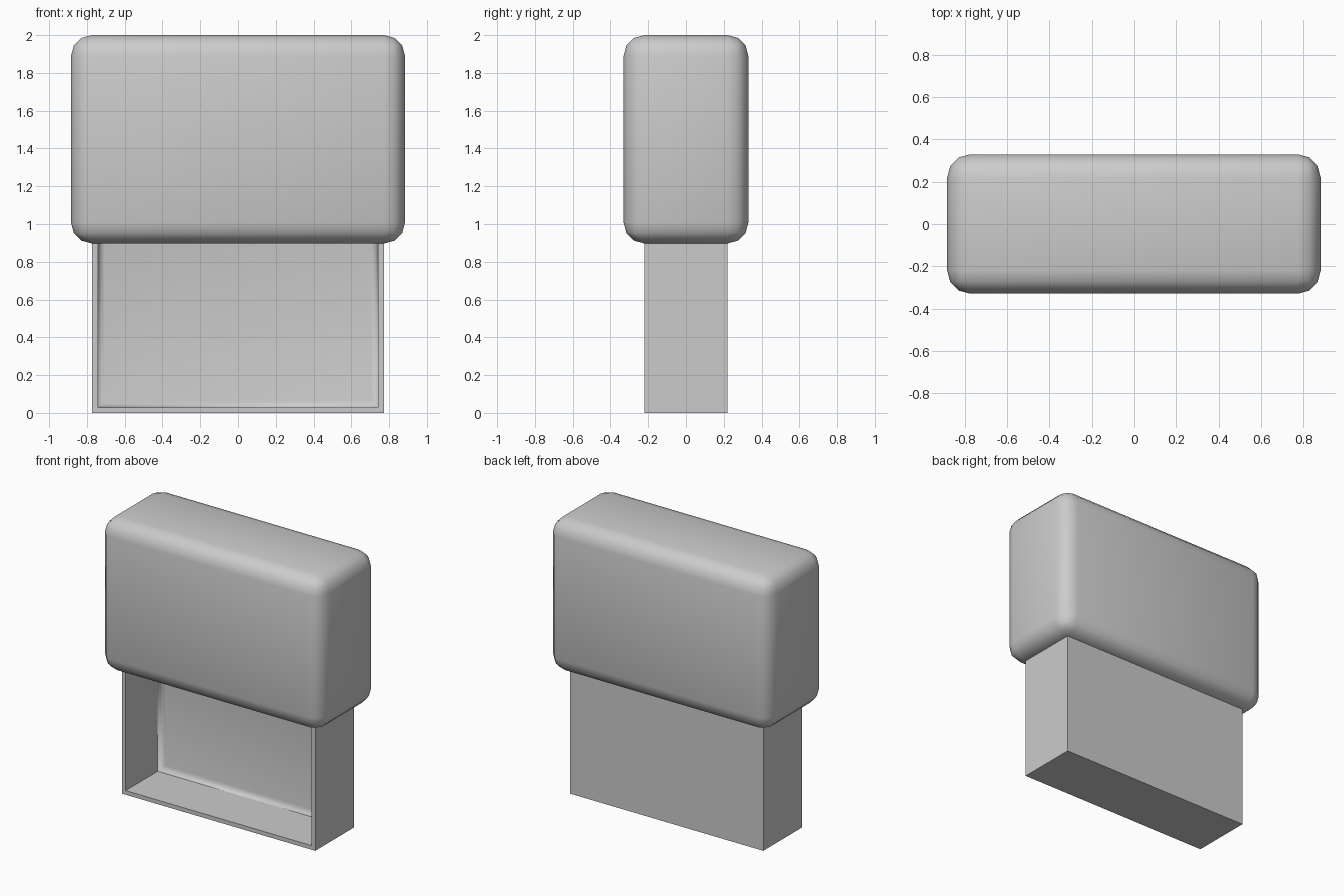
import bpy, bmesh
from mathutils import Matrix, Vector

if "Cube" in bpy.data.objects:
    bpy.data.objects.remove(bpy.data.objects["Cube"])


def box(bm, lo, hi):
    lo, hi = Vector(lo), Vector(hi)
    m = Matrix.Translation((lo + hi) / 2) @ Matrix.Diagonal((*(hi - lo), 1))
    bmesh.ops.create_cube(bm, size=1, matrix=m)
    bm.normal_update()


def finish(bm, name):
    me = bpy.data.meshes.new(name)
    bm.to_mesh(me)
    bm.free()
    ob = bpy.data.objects.new(name, me)
    bpy.context.collection.objects.link(ob)


# Rounded upper block, softly shaded all over
bm = bmesh.new()
box(bm, (-0.884, -0.33, 0.897), (0.884, 0.33, 2.0))
bmesh.ops.bevel(bm, geom=bm.edges[:], offset=0.11, segments=3,
                profile=0.5, affect='EDGES')
for f in bm.faces:
    f.smooth = True
finish(bm, "upper_block")

# Sharp-edged lower tray, tucked into the block
bm = bmesh.new()
box(bm, (-0.772, -0.221, 0), (0.772, 0.221, 1.0))
front = min(bm.faces, key=lambda f: f.calc_center_median().y)
bmesh.ops.inset_region(bm, faces=[front], thickness=0.042)

# Recess in the front, with softened edges round its back wall
back = bmesh.ops.extrude_discrete_faces(bm, faces=[front])["faces"][0]
bmesh.ops.translate(bm, verts=back.verts[:], vec=(0, 0.4, 0))
bmesh.ops.bevel(bm, geom=back.edges[:], offset=0.035, segments=3,
                profile=0.5, affect='EDGES')
for f in bm.faces:
    c = f.calc_center_median()
    f.smooth = abs(c.x) < 0.74 and -0.21 < c.y < 0.19 and 0.03 < c.z < 0.97
finish(bm, "lower_tray")
